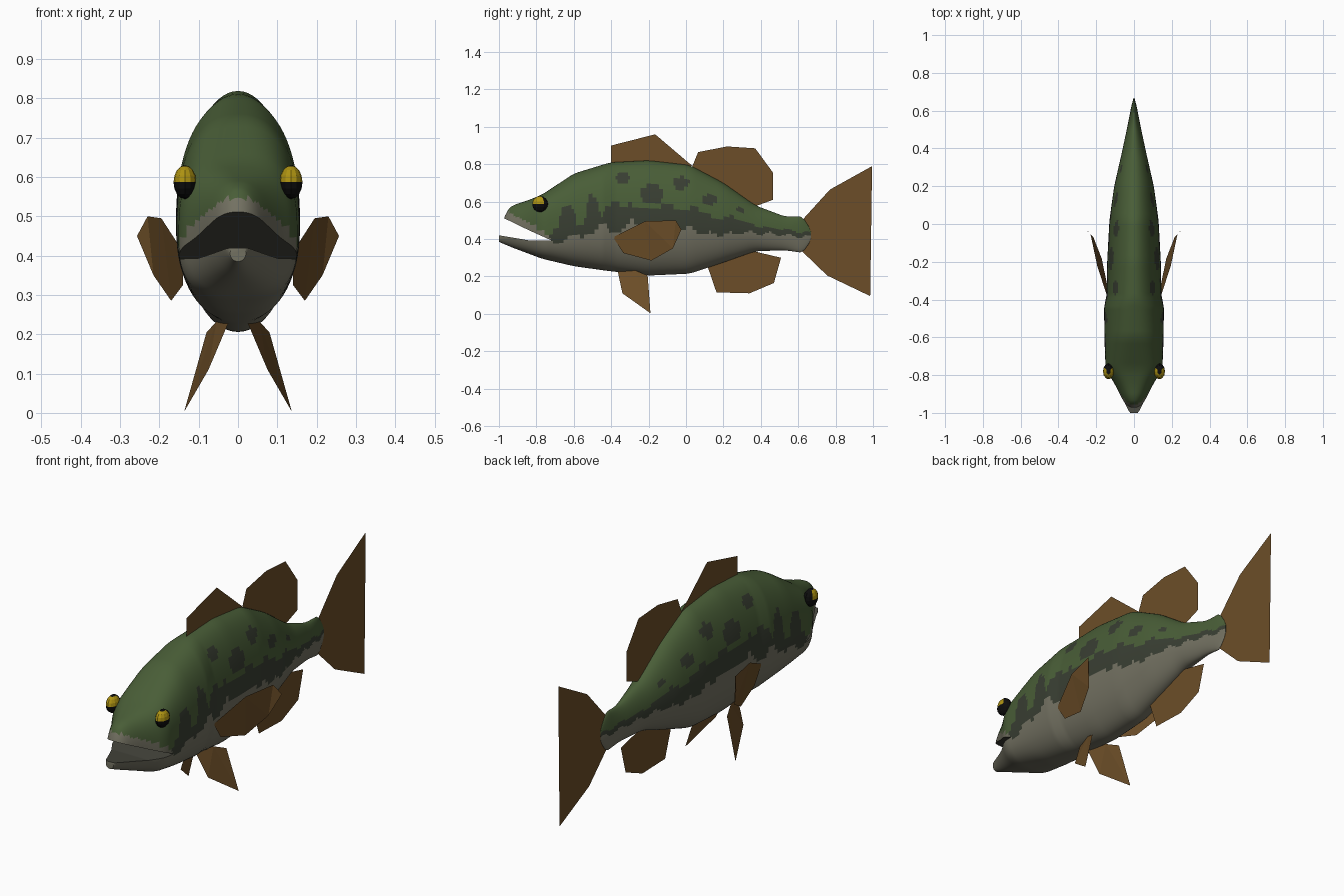
import bpy, bmesh, math
from mathutils import Vector

if "Cube" in bpy.data.objects:
    bpy.data.objects.remove(bpy.data.objects["Cube"])


def material(name, rgb):
    m = bpy.data.materials.new(name)
    m.diffuse_color = (*rgb, 1)
    m.use_nodes = True
    m.node_tree.nodes["Principled BSDF"].inputs["Base Color"].default_value = m.diffuse_color
    return m


GREEN = material("back_green", (0.066, 0.110, 0.038))
DARK = material("band_dark", (0.040, 0.048, 0.032))
GREY = material("belly_grey", (0.170, 0.164, 0.120))
MOUTH = material("mouth_grey", (0.065, 0.065, 0.050))
BROWN = material("fin_brown", (0.150, 0.076, 0.021))
YELLOW = material("eye_yellow", (0.420, 0.290, 0.006))
BLACK = material("eye_black", (0.004, 0.004, 0.004))


def lerp(table, y):
    """Linear lookup in rows of (y, values...)."""
    if y <= table[0][0]:
        return table[0][1:]
    for a, b in zip(table, table[1:]):
        if y <= b[0]:
            t = (y - a[0]) / (b[0] - a[0])
            return [p + (q - p) * t for p, q in zip(a[1:], b[1:])]
    return table[-1][1:]


def new_object(name, bm, mats):
    me = bpy.data.meshes.new(name)
    bm.to_mesh(me)
    bm.free()
    for m in mats:
        me.materials.append(m)
    ob = bpy.data.objects.new(name, me)
    bpy.context.collection.objects.link(ob)
    return ob


# Body outline: y, top z, bottom z, half width, squareness
BODY = [(-1, .43, .385, .02, 2), (-.965, .55, .37, .045, 2), (-.93, .58, .355, .062, 2.2),
        (-.85, .605, .325, .10, 2.6), (-.77, .637, .295, .15, 2.9), (-.6, .75, .255, .157, 2.4),
        (-.42, .805, .23, .158, 2.2), (-.40, .81, .228, .146, 2.1), (-.2, .82, .205, .142, 2),
        (.02, .795, .215, .13, 2), (.2, .70, .275, .105, 2), (.37, .58, .335, .066, 2),
        (.53, .52, .34, .032, 2), (.635, .52, .325, .012, 2), (.667, .44, .40, .002, 2)]


def section(y):
    d = max(0, min(.022, y + 1, .667 - y))
    rows = [lerp(BODY, y + k * d) for k in (-1, 0, 1)]
    return [sum(c) / 3 for c in zip(*rows)]


# Body: loft of rounded sections
N, RINGS = 72, 150
bm = bmesh.new()
rings = []
for i in range(RINGS + 1):
    y = -1 + 1.667 * i / RINGS
    top, bot, half, n = section(y)
    zc = (top + bot) / 2 - .06 * (top - bot)
    ring = []
    for k in range(N):
        a = 2 * math.pi * k / N
        c, s = math.cos(a), math.sin(a)
        x = half * math.copysign(abs(c) ** (2 / n), c)
        z = zc + (top - zc if s > 0 else zc - bot) * math.copysign(abs(s) ** (2 / n), s)
        ring.append(bm.verts.new((x, y, z)))
    rings.append(ring)
for r, q in zip(rings, rings[1:]):
    for k in range(N):
        bm.faces.new((r[k], r[(k + 1) % N], q[(k + 1) % N], q[k]))
bm.faces.new(rings[0])
bm.faces.new(rings[-1])
bmesh.ops.recalc_face_normals(bm, faces=bm.faces)
body = new_object("body", bm, [GREEN, DARK, GREY, MOUTH])

# Mouth: cut a wedge out of the head
UPPER = [(-1.1, .57), (-.97, .51), (-.84, .447), (-.72, .393)]
LOWER = [(-1.1, .425), (-1, .42), (-.84, .393), (-.72, .391)]
bm = bmesh.new()
side = [bm.verts.new((-.3, y, z)) for y, z in UPPER + LOWER[::-1]]
face = bm.faces.new(side)
ext = bmesh.ops.extrude_face_region(bm, geom=[face])
bmesh.ops.translate(bm, vec=(.6, 0, 0),
                    verts=[g for g in ext["geom"] if isinstance(g, bmesh.types.BMVert)])
bmesh.ops.recalc_face_normals(bm, faces=bm.faces)
cutter = new_object("mouth_cutter", bm, [])
cutter.hide_render = True
mod = body.modifiers.new("mouth", "BOOLEAN")
mod.operation, mod.solver, mod.object = "DIFFERENCE", "EXACT", cutter
bpy.context.view_layer.objects.active = body
body.select_set(True)
bpy.ops.object.modifier_apply(modifier="mouth")
bpy.data.objects.remove(cutter)

# Colour borders along the side: belly line and top of the dark band
BELLY = [(-1, .57), (-.95, .545), (-.82, .475), (-.74, .42), (-.71, .375), (-.66, .375),
         (-.62, .43), (-.56, .41), (-.5, .43), (-.44, .50), (-.41, .43), (-.37, .43),
         (-.3, .49), (-.2, .48), (0, .46), (.1, .43), (.2, .425), (.35, .435), (.67, .41)]
BAND = [(-.76, .40), (-.68, .47), (-.66, .58), (-.61, .59), (-.58, .47), (-.54, .50),
        (-.52, .64), (-.48, .62), (-.45, .51), (-.42, .58), (-.35, .59), (-.2, .56),
        (-.1, .59), (-.03, .55), (.05, .57), (.15, .51), (.25, .52), (.35, .475), (.67, .43)]
SPOTS = [(-.34, .725, .04, .028), (-.18, .64, .065, .05), (-.025, .70, .045, .033),
         (.13, .61, .04, .028), (.29, .555, .022, .016)]


def body_colour(p, normal):
    y, z = p.y, p.z
    if y < -.72 and abs(p.x) < .2:
        hit_up = abs(z - lerp(UPPER, y)[0]) < .004 and normal.z < -.85
        hit_low = abs(z - lerp(LOWER, y)[0]) < .004 and normal.z > .9
        if hit_up or hit_low:
            return 3
    wave = .010 * math.sin(y * 60) if y > -.4 else 0
    if z < lerp(BELLY, y)[0] + wave:
        return 2
    if z < lerp(BAND, y)[0] + wave * .6:
        return 1
    if any(((y - a) / c) ** 2 + ((z - b) / d) ** 2 < 1 for a, b, c, d in SPOTS):
        return 1
    return 0


for f in body.data.polygons:
    f.material_index = body_colour(f.center, f.normal)
bpy.ops.object.shade_smooth_by_angle(angle=math.radians(40))


# Fins: flat sheets
def fin(name, pts):
    bm = bmesh.new()
    bm.faces.new([bm.verts.new(p) for p in pts])
    bmesh.ops.triangulate(bm, faces=bm.faces)
    return new_object(name, bm, [BROWN])


MIDDLE = {
    "front_dorsal_fin": [(-.4, .79), (-.4, .90), (-.165, .96), (.035, .79), (-.2, .80)],
    "rear_dorsal_fin": [(.03, .78), (.065, .865), (.22, .895), (.37, .885), (.465, .755),
                        (.465, .61), (.37, .575), (.2, .69)],
    "anal_fin": [(.115, .255), (.163, .115), (.34, .11), (.47, .165), (.508, .30), (.34, .34)],
    "tail_fin": [(.62, .50), (.77, .665), (.995, .79), (.915, .425), (.985, .095),
                 (.755, .205), (.62, .335)],
}
for name, pts in MIDDLE.items():
    fin(name, [(0, y, z) for y, z in pts])

PAIRED = {
    "pectoral_fin": [(.14, -.39, .41), (.195, -.22, .495), (.23, -.055, .50), (.257, -.025, .45),
                     (.215, -.07, .35), (.17, -.185, .285), (.14, -.335, .325)],
    "pelvic_fin": [(.025, -.365, .228), (.075, -.34, .11), (.137, -.19, .003),
                   (.08, -.205, .205), (.055, -.27, .232)],
}
for side_name, s in (("right", 1), ("left", -1)):
    for name, pts in PAIRED.items():
        fin(side_name + "_" + name, [(s * x, y, z) for x, y, z in pts])

    # Eyes: flattened balls with a yellow upper front quarter
    bm = bmesh.new()
    bmesh.ops.create_uvsphere(bm, u_segments=12, v_segments=8, radius=1)
    for f in bm.faces:
        c = f.calc_center_median()
        f.material_index = 1 if c.z > 0 and c.y < .3 and c.z < .9 else 0
    for v in bm.verts:
        v.co = Vector((s * .135 + v.co.x * .029, -.78 + v.co.y * .042, .587 + v.co.z * .043))
    bmesh.ops.recalc_face_normals(bm, faces=bm.faces)
    new_object(side_name + "_eye", bm, [BLACK, YELLOW])
